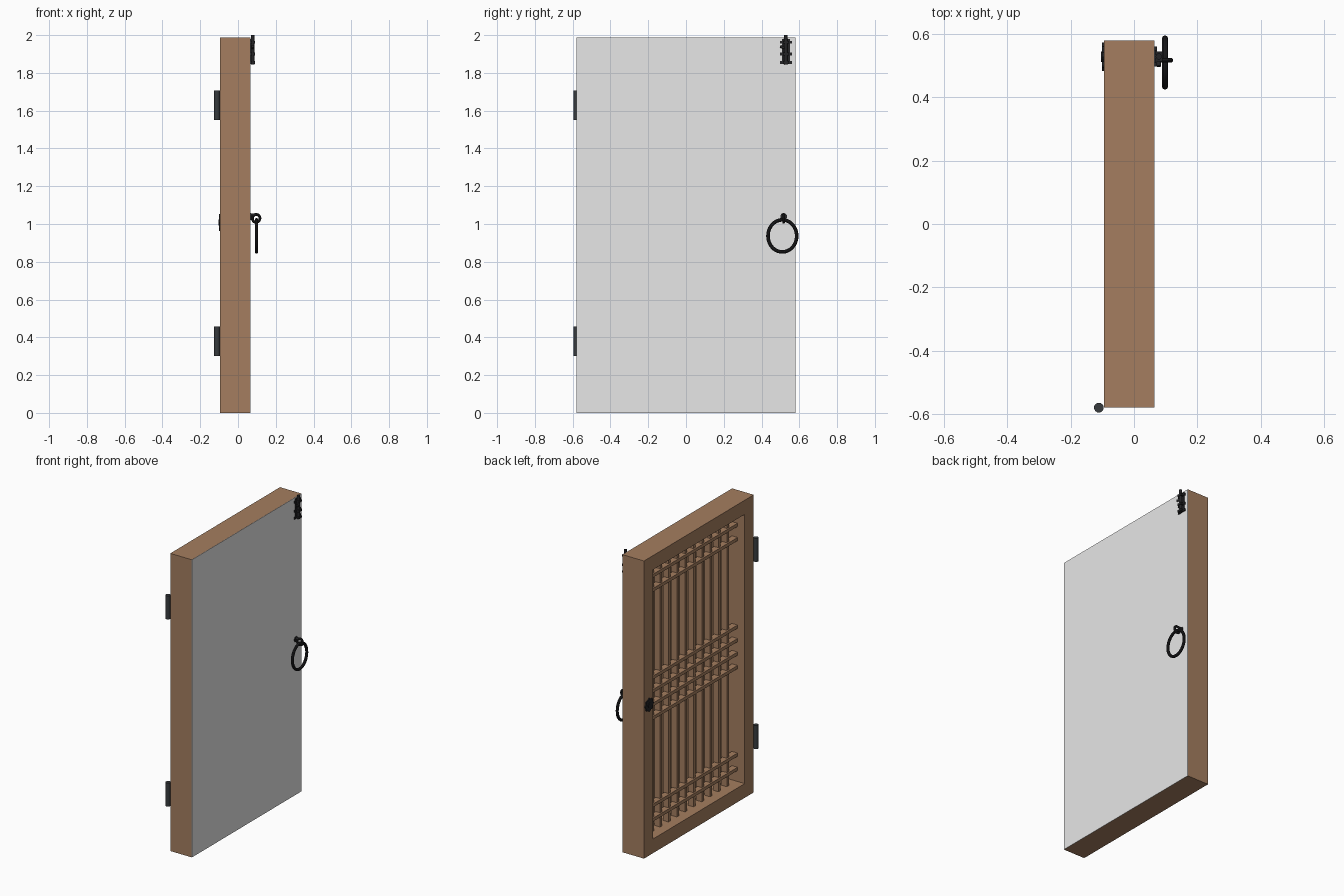
import bpy, bmesh, math
from mathutils import Vector, Matrix

if "Cube" in bpy.data.objects:
    bpy.data.objects.remove(bpy.data.objects["Cube"])


def material(name, rgb):
    m = bpy.data.materials.new(name)
    m.diffuse_color = (*rgb, 1)
    m.use_nodes = True
    m.node_tree.nodes["Principled BSDF"].inputs["Base Color"].default_value = m.diffuse_color
    return m


WOOD = material("brown_wood", (0.374, 0.208, 0.116))
PAPER = material("pale_paper", (0.8, 0.8, 0.8))
IRON = material("black_iron", (0.017, 0.017, 0.019))
STEEL = material("dark_steel", (0.038, 0.043, 0.048))


def finish(bm, name, mat, smooth=False):
    me = bpy.data.meshes.new(name)
    bmesh.ops.recalc_face_normals(bm, faces=bm.faces)
    bm.to_mesh(me)
    bm.free()
    ob = bpy.data.objects.new(name, me)
    bpy.context.collection.objects.link(ob)
    me.materials.append(mat)
    if smooth:
        bpy.context.view_layer.objects.active = ob
        ob.select_set(True)
        bpy.ops.object.shade_smooth_by_angle()
        ob.select_set(False)
    return ob


def box(name, mat, x, y, z):
    """Box from (min, max) pairs."""
    bm = bmesh.new()
    size = [b - a for a, b in (x, y, z)]
    mid = [(a + b) / 2 for a, b in (x, y, z)]
    bmesh.ops.create_cube(bm, size=1, matrix=Matrix.Translation(mid) @ Matrix.Diagonal((*size, 1)))
    return finish(bm, name, mat)


def rod(name, mat, start, end, r, sides=16):
    a, b = Vector(start), Vector(end)
    bm = bmesh.new()
    turn = (b - a).to_track_quat('Z', 'Y').to_matrix().to_4x4()
    bmesh.ops.create_cone(bm, cap_ends=True, segments=sides, radius1=r, radius2=r,
                          depth=(b - a).length, matrix=Matrix.Translation((a + b) / 2) @ turn)
    return finish(bm, name, mat, True)


def ring(name, mat, centre, ry, rz, tube, axis, n=40, m=10):
    """Oval ring; axis 'x' lies in the yz plane, axis 'y' in the xz plane."""
    bm = bmesh.new()
    rows = []
    for i in range(n):
        t = 2 * math.pi * i / n
        row = []
        for j in range(m):
            p = 2 * math.pi * j / m
            a = (ry + tube * math.cos(p)) * math.cos(t)
            c = (rz + tube * math.cos(p)) * math.sin(t)
            d = tube * math.sin(p)
            v = Vector((d, a, c)) if axis == 'x' else Vector((a, d, c))
            row.append(bm.verts.new(v + Vector(centre)))
        rows.append(row)
    for i in range(n):
        for j in range(m):
            k, l = (i + 1) % n, (j + 1) % m
            bm.faces.new((rows[i][j], rows[k][j], rows[k][l], rows[i][l]))
    return finish(bm, name, mat, True)


# Door frame
X0, X1, W, H, F = -0.095, 0.063, 0.579, 1.988, 0.095
IN = W - F
for s, side in ((-1, "hinge"), (1, "latch")):
    box(side + "_stile", WOOD, (X0, X1), sorted((s * W, s * IN)), (0, H))
box("bottom_rail", WOOD, (X0, X1), (-IN, IN), (0, F))
box("top_rail", WOOD, (X0, X1), (-IN, IN), (H - F, H))

# Paper sheet over the +x side with a wooden backing inside the frame
box("paper_sheet", PAPER, (X1, 0.065), (-W, W), (0, H))
box("backing_panel", WOOD, (0.055, X1), (-IN, IN), (F, H - F))

# Lattice
COUNT = 10
for i in range(COUNT):
    y = -IN + 2 * IN * (i + 1) / (COUNT + 1)
    box("lattice_upright", WOOD, (-0.032, 0.01), (y - 0.011, y + 0.011), (F, H - F))
for dz in (0.045, 0.135, 0.72, 0.815):
    for s in (-1, 1):
        z = H / 2 + s * dz
        box("lattice_crossbar", WOOD, (-0.042, 0.0), (-IN, IN), (z - 0.011, z + 0.011))

# Hinge barrels
for z in (0.30, 1.55):
    rod("hinge_barrel", STEEL, (-0.111, -0.58, z), (-0.111, -0.58, z + 0.157), 0.0155)

# Ring pull with its eye and stem
ring("ring_pull", IRON, (0.098, 0.51, 0.937), 0.076, 0.085, 0.0095, 'x')
ring("ring_eye", IRON, (0.096, 0.517, 1.03), 0.02, 0.021, 0.0075, 'y', 24)
rod("eye_stem", IRON, (0.064, 0.517, 1.046), (0.096, 0.517, 1.05), 0.0075)
rod("eye_collar", IRON, (0.064, 0.517, 1.04), (0.069, 0.517, 1.04), 0.018)

# Scalloped plate and rivet on the lattice side
bm = bmesh.new()
N = 48
edge = []
for i in range(N):
    t = 2 * math.pi * i / N
    r = 0.041 + 0.004 * math.cos(8 * t)
    edge.append(bm.verts.new((X0, 0.528 + r * math.cos(t), 1.008 + r * math.sin(t))))
face = bm.faces.new(edge)
ext = bmesh.ops.extrude_face_region(bm, geom=[face])
bmesh.ops.translate(bm, vec=(-0.006, 0, 0), verts=[g for g in ext["geom"] if isinstance(g, bmesh.types.BMVert)])
finish(bm, "rivet_plate", IRON)
rod("rivet_head", IRON, (-0.1, 0.528, 1.008), (-0.104, 0.528, 1.008), 0.016)

# Sliding bolt at the top corner
box("bolt_plate", IRON, (0.065, 0.069), (0.508, 0.55), (1.85, 1.98))
rod("bolt_rod", IRON, (0.078, 0.529, 1.845), (0.078, 0.529, 2.0), 0.0095)
for z in (1.855, 1.90, 1.962):
    box("bolt_band", IRON, (0.067, 0.09), (0.513, 0.545), (z - 0.007, z + 0.007))
    for s in (-1, 1):
        y = 0.529 + s * 0.024
        box("bolt_band_foot", IRON, (0.065, 0.072), (y - 0.008, y + 0.008), (z - 0.007, z + 0.007))
rod("bolt_knob", IRON, (0.078, 0.529, 1.93), (0.078, 0.498, 1.94), 0.007)
